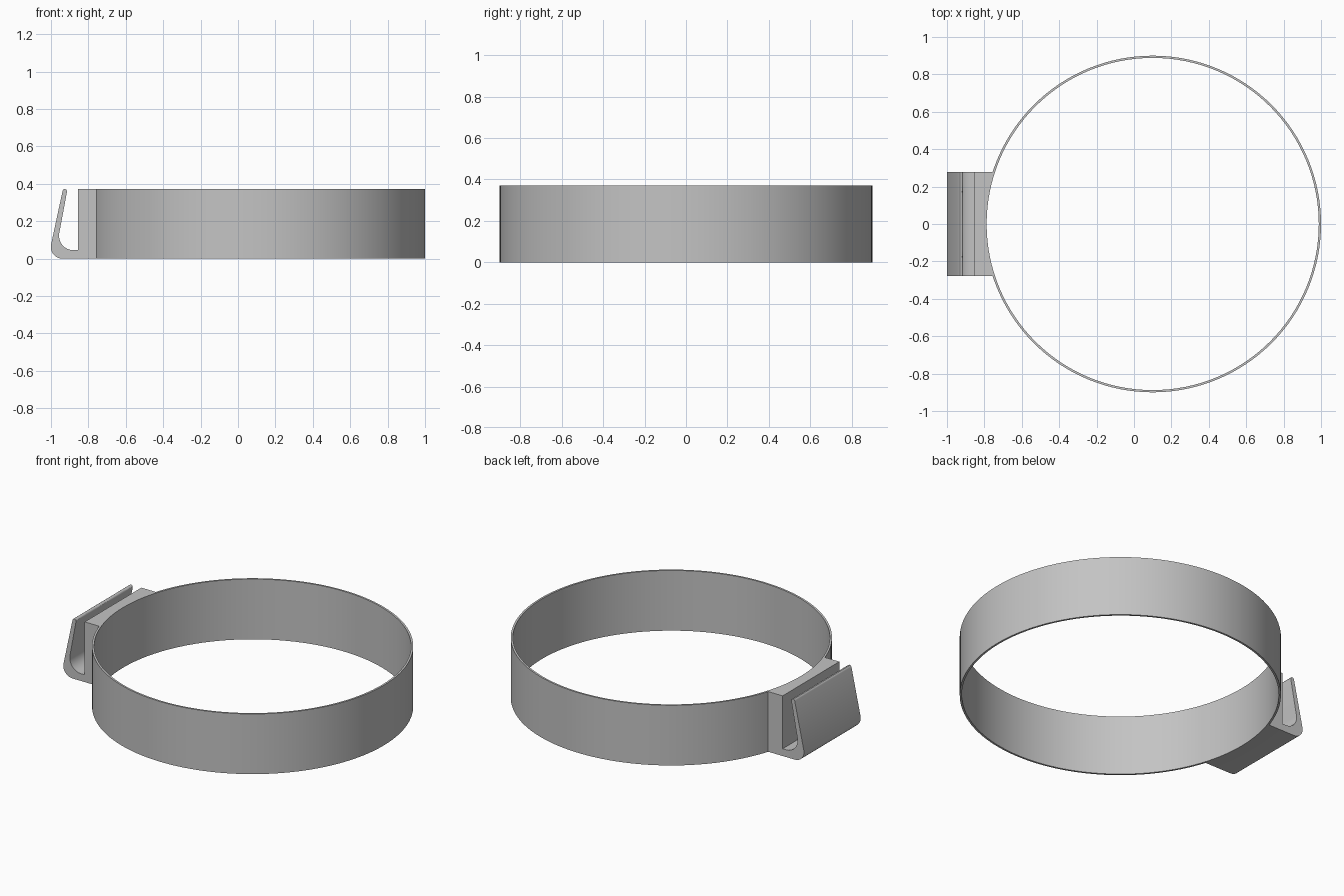
import bpy, bmesh, math
from math import cos, sin, radians

if "Cube" in bpy.data.objects:
    bpy.data.objects.remove(bpy.data.objects["Cube"])

CENTRE_X, OUTER, INNER, HEIGHT = 0.1, 0.9, 0.888, 0.372
HALF_WIDTH = 0.277

grey = bpy.data.materials.new("plain grey")
grey.use_nodes = True
grey.diffuse_color = (0.55, 0.55, 0.55, 1)
grey.node_tree.nodes["Principled BSDF"].inputs["Base Color"].default_value = grey.diffuse_color


def finish(name, bm):
    bmesh.ops.recalc_face_normals(bm, faces=bm.faces)
    mesh = bpy.data.meshes.new(name)
    bm.to_mesh(mesh)
    bm.free()
    mesh.materials.append(grey)
    obj = bpy.data.objects.new(name, mesh)
    bpy.context.collection.objects.link(obj)
    bpy.ops.object.select_all(action="DESELECT")
    obj.select_set(True)
    bpy.context.view_layer.objects.active = obj
    bpy.ops.object.shade_smooth_by_angle(angle=radians(30))


def bridge(bm, rows, closed):
    """Join consecutive loops of vertices with quads."""
    pairs = list(zip(rows, rows[1:]))
    if closed:
        pairs.append((rows[-1], rows[0]))
    for a, b in pairs:
        for i in range(len(a)):
            j = (i + 1) % len(a)
            bm.faces.new((a[i], a[j], b[j], b[i]))


def arc(cx, cz, r, start, end, steps=8):
    return [(cx + r * cos(radians(start + (end - start) * i / steps)),
             cz + r * sin(radians(start + (end - start) * i / steps)))
            for i in range(steps + 1)]


# Thin round band
bm = bmesh.new()
section = [(OUTER, 0), (OUTER, HEIGHT), (INNER, HEIGHT), (INNER, 0)]
rows = []
for k in range(128):
    a = math.tau * k / 128
    rows.append([bm.verts.new((CENTRE_X + r * cos(a), r * sin(a), z)) for r, z in section])
bridge(bm, rows, True)
finish("band", bm)

# Belt clip: J-shaped profile whose inner side follows the band
tilt = 170
profile = (arc(-0.939, 0.062, 0.062, 270, tilt)            # outer bottom bend
           + arc(-0.926, 0.360, 0.012, tilt, tilt - 180, 6)  # rounded lip
           + arc(-0.880, 0.122, 0.077, tilt, 270)          # inner bend
           + [(-0.855, 0.045), (-0.855, HEIGHT)])
bm = bmesh.new()
rows = []
for k in range(17):
    y = HALF_WIDTH * (k / 8 - 1)
    edge = CENTRE_X - math.sqrt((OUTER - 0.004) ** 2 - y * y)
    rows.append([bm.verts.new((x, y, z))
                 for x, z in profile + [(edge, HEIGHT), (edge, 0)]])
bridge(bm, rows, False)
bm.faces.new(rows[0])
bm.faces.new(rows[-1])
bmesh.ops.dissolve_limit(bm, angle_limit=radians(0.5), verts=bm.verts, edges=bm.edges)
finish("belt_clip", bm)
